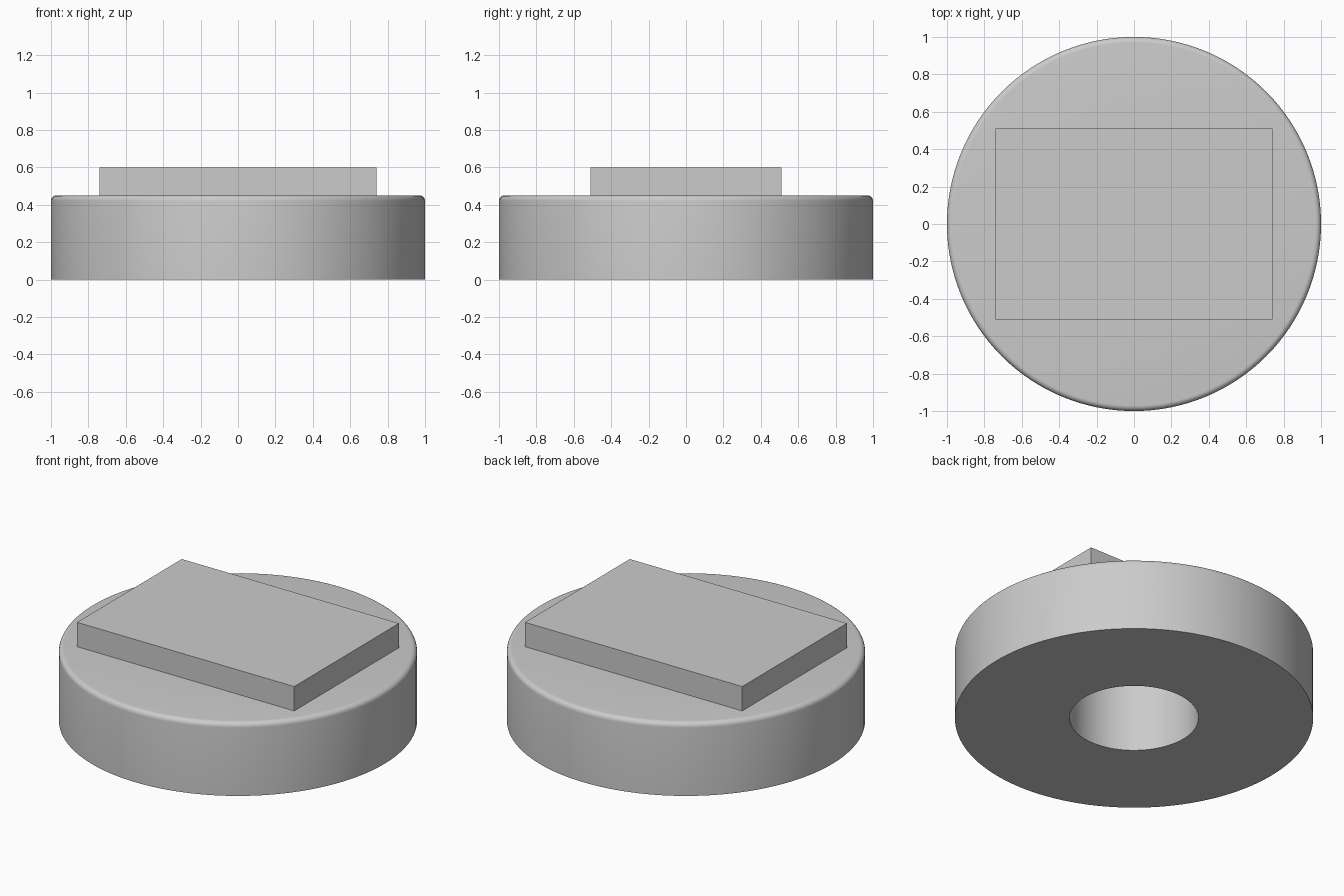
import bpy, bmesh, math

cube = bpy.data.objects.get("Cube")
if cube:
    bpy.data.objects.remove(cube, do_unlink=True)

RADIUS, HOLE, BASE_TOP, PLATE_TOP, FILLET = 1.0, 0.36, 0.45, 0.6, 0.03
SEGMENTS = 128

grey = bpy.data.materials.new("plain grey")
grey.use_nodes = True
colour = (0.6, 0.6, 0.6, 1)
grey.diffuse_color = colour
grey.node_tree.nodes["Principled BSDF"].inputs["Base Color"].default_value = colour


def add_object(name, bm):
    bmesh.ops.recalc_face_normals(bm, faces=bm.faces)
    mesh = bpy.data.meshes.new(name)
    bm.to_mesh(mesh)
    bm.free()
    mesh.materials.append(grey)
    obj = bpy.data.objects.new(name, mesh)
    bpy.context.collection.objects.link(obj)
    return obj


# Round base: ring profile with a filleted top rim, spun around z
profile = [(HOLE, BASE_TOP), (HOLE, 0), (RADIUS, 0)]
for i in range(7):
    a = math.radians(15 * i)
    profile.append((RADIUS - FILLET + FILLET * math.cos(a),
                    BASE_TOP - FILLET + FILLET * math.sin(a)))
bm = bmesh.new()
verts = [bm.verts.new((r, 0, z)) for r, z in profile]
edges = [bm.edges.new((v, verts[(i + 1) % len(verts)])) for i, v in enumerate(verts)]
bmesh.ops.spin(bm, geom=verts + edges, cent=(0, 0, 0), axis=(0, 0, 1),
               angle=math.tau, steps=SEGMENTS, use_merge=True)
bmesh.ops.remove_doubles(bm, verts=bm.verts, dist=1e-4)
base = add_object("round_base", bm)
bpy.context.view_layer.objects.active = base
base.select_set(True)
bpy.ops.object.shade_smooth_by_angle(angle=math.radians(30))

# Rectangular plate on top, closing the bore
bm = bmesh.new()
bmesh.ops.create_cube(bm, size=1)
bmesh.ops.scale(bm, verts=bm.verts, vec=(1.48, 1.02, PLATE_TOP - BASE_TOP))
bmesh.ops.translate(bm, verts=bm.verts, vec=(0, 0, (PLATE_TOP + BASE_TOP) / 2))
add_object("top_plate", bm)
